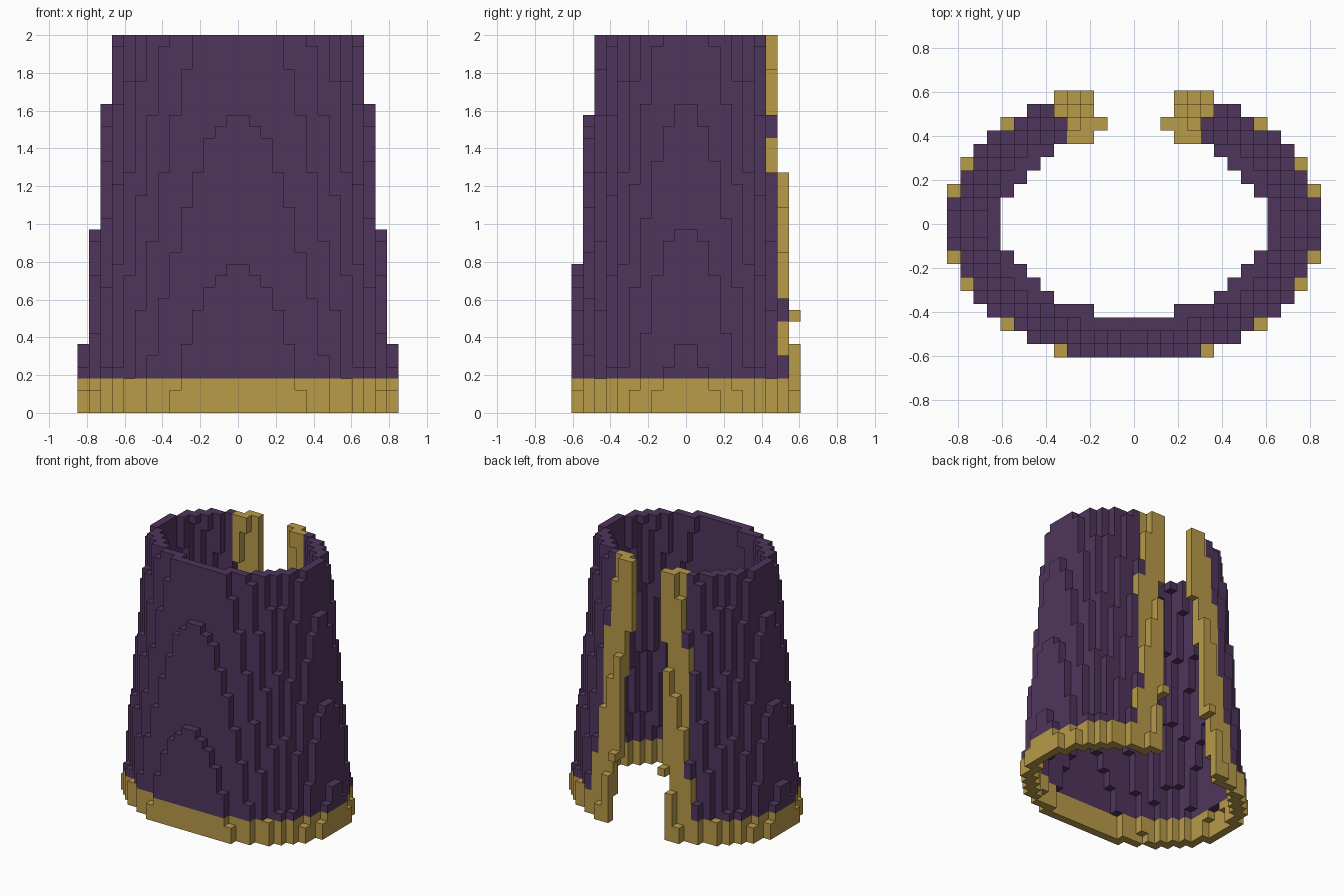
import bpy, bmesh
from mathutils import Vector

if "Cube" in bpy.data.objects:
    bpy.data.objects.remove(bpy.data.objects["Cube"])

LAYERS = 33
S = 2 / LAYERS          # block size
WALL = 1.2              # shell thickness in blocks
HEM, TRIM = 3, 3        # gold band height and edge width in blocks


def material(name, rgb):
    m = bpy.data.materials.new(name)
    m.use_nodes = True
    m.diffuse_color = (*rgb, 1)
    m.node_tree.nodes["Principled BSDF"].inputs["Base Color"].default_value = (*rgb, 1)
    return m


purple = material("dark purple cloth", (0.078, 0.036, 0.108))
gold = material("gold trim", (0.48, 0.325, 0.066))


def inside(x, y, a, b):
    return (x / a) ** 2 + (y / b) ** 2 <= 1


# Sort the blocks of the tapered oval shell into parts
parts = {"cloth_body": set(), "hem_band": set(), "opening_trim": set()}
for k in range(LAYERS):
    t = k / (LAYERS - 1)
    a, b = 14 - 3 * t, 10.5 - 2.5 * t
    gap = 4 - 2 * t                       # half width of the back opening
    for i in range(-14, 14):
        for j in range(-10, 10):
            x, y = abs(i + 0.5), j + 0.5
            if not inside(x, y, a, b) or inside(x, y, a - WALL, b - WALL):
                continue
            if y > 0 and x < gap:
                continue
            if k < HEM:
                part = "hem_band"
            elif y > 0 and x < gap + TRIM:
                part = "opening_trim"
            else:
                part = "cloth_body"
            parts[part].add((i, j, k))
solid = set().union(*parts.values())


def build(name, cells, mat):
    """Make one block mesh, keeping only the faces open to the air."""
    bm = bmesh.new()
    verts = {}

    def vert(p):
        if p not in verts:
            verts[p] = bm.verts.new(Vector(p) * S)
        return verts[p]

    for cell in sorted(cells):
        for axis in range(3):
            u, v = (axis + 1) % 3, (axis + 2) % 3
            for side in (0, 1):
                near = list(cell)
                near[axis] += 2 * side - 1
                if tuple(near) in solid:
                    continue
                loop = []
                for du, dv in ((0, 0), (1, 0), (1, 1), (0, 1)):
                    p = list(cell)
                    p[axis] += side
                    p[u] += du
                    p[v] += dv
                    loop.append(vert(tuple(p)))
                bm.faces.new(loop if side else loop[::-1])
    mesh = bpy.data.meshes.new(name)
    bm.to_mesh(mesh)
    bm.free()
    mesh.materials.append(mat)
    obj = bpy.data.objects.new(name, mesh)
    bpy.context.collection.objects.link(obj)


for name, cells in parts.items():
    build(name, cells, purple if name == "cloth_body" else gold)
